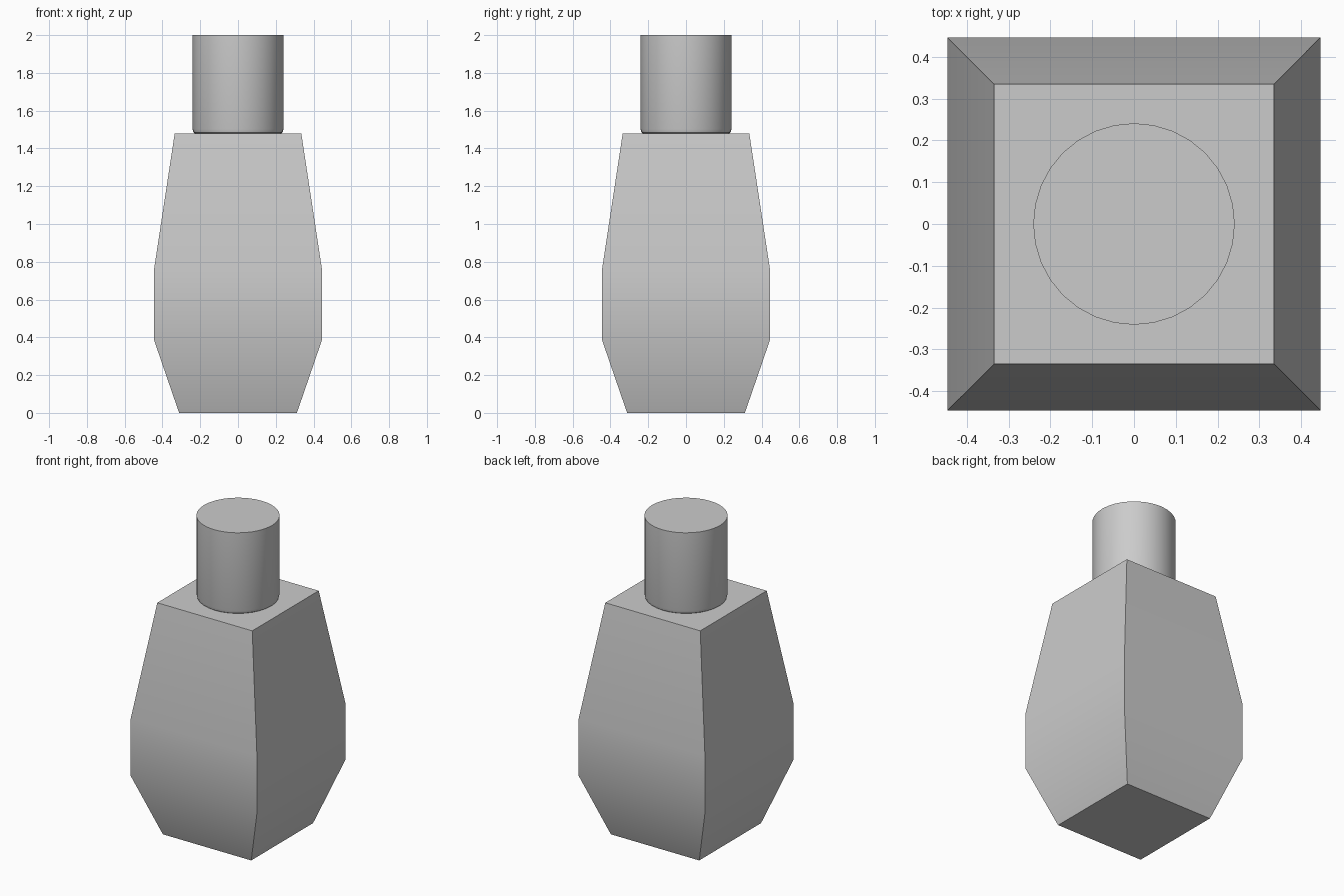
import bpy, bmesh, math

if "Cube" in bpy.data.objects:
    bpy.data.objects.remove(bpy.data.objects["Cube"])


def stacked_rings(name, profile, sides, turn=0.0, scale=1.0):
    """Skin a stack of regular polygon rings given as (radius, z)."""
    bm = bmesh.new()
    rings = []
    for r, z in profile:
        ring = []
        for i in range(sides):
            a = turn + 2 * math.pi * i / sides
            ring.append(bm.verts.new((r * scale * math.cos(a), r * scale * math.sin(a), z)))
        rings.append(ring)
    for low, high in zip(rings, rings[1:]):
        for i in range(sides):
            j = (i + 1) % sides
            bm.faces.new((low[i], low[j], high[j], high[i]))
    bm.faces.new(rings[0][::-1])
    bm.faces.new(rings[-1])
    mesh = bpy.data.meshes.new(name)
    bm.to_mesh(mesh)
    bm.free()
    obj = bpy.data.objects.new(name, mesh)
    bpy.context.collection.objects.link(obj)
    bpy.ops.object.select_all(action='DESELECT')
    obj.select_set(True)
    bpy.context.view_layer.objects.active = obj
    bpy.ops.object.shade_smooth_by_angle(angle=math.radians(30))
    return obj


# Square faceted bottle: half widths at each height
stacked_rings("bottle_body",
              [(0.311, 0.0), (0.318, 0.018), (0.446, 0.39), (0.446, 0.75), (0.335, 1.48)],
              4, turn=math.pi / 4, scale=math.sqrt(2))

# Round cap with a small rounded lower rim
stacked_rings("bottle_cap",
              [(0.226, 1.478), (0.236, 1.485), (0.241, 1.503), (0.241, 2.0)], 32)
